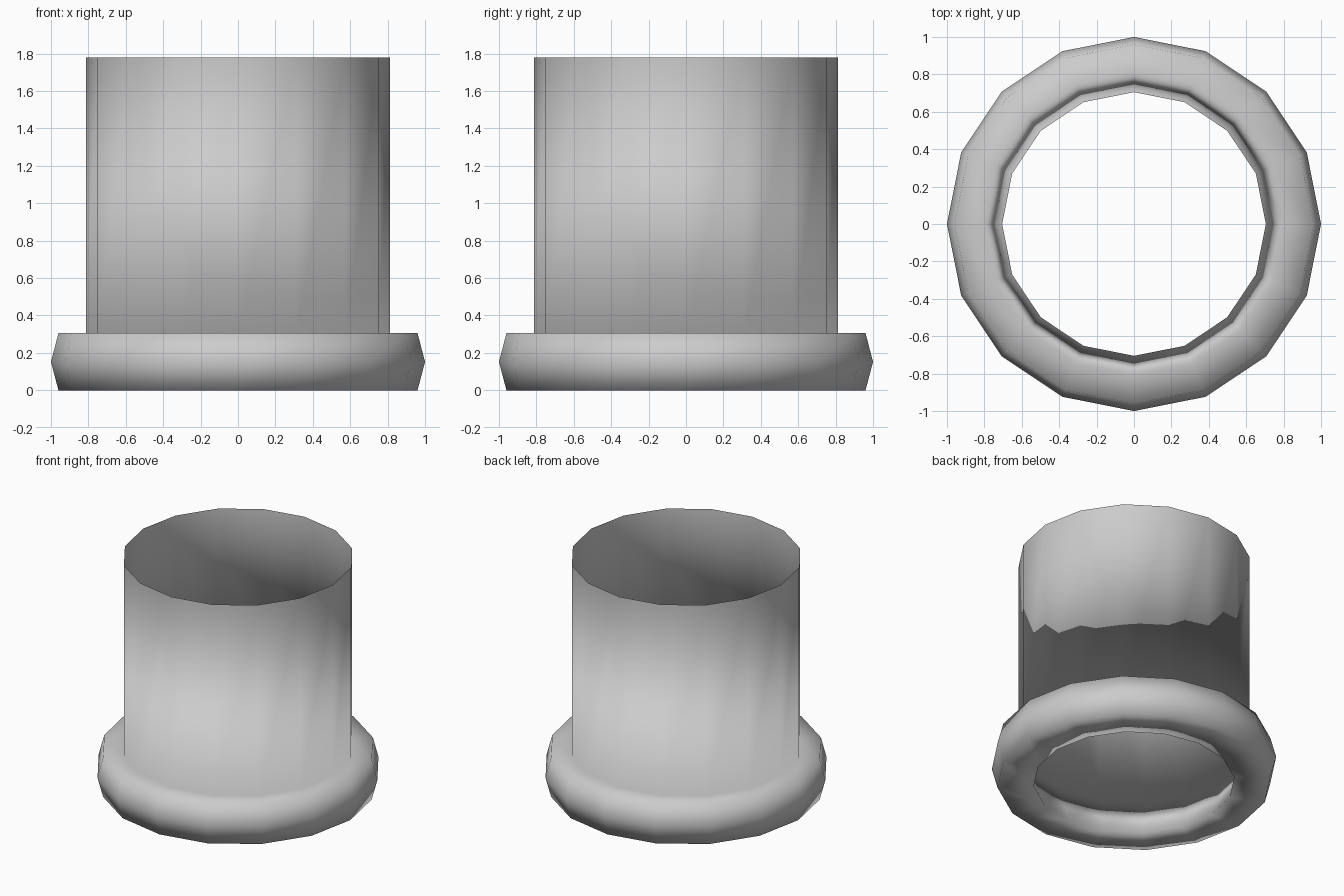
import bpy
import bmesh
from math import cos, sin, tau

SIDES = 16

cube = bpy.data.objects.get("Cube")
if cube:
    bpy.data.objects.remove(cube, do_unlink=True)

# Single plain grey finish
grey = bpy.data.materials.new("plain_grey")
grey.use_nodes = True
colour = (0.6, 0.6, 0.6, 1)
grey.diffuse_color = colour
grey.node_tree.nodes["Principled BSDF"].inputs["Base Color"].default_value = colour

bm = bmesh.new()


def ring(radius, height):
    """One loop of vertices around the z axis."""
    return [bm.verts.new((radius * cos(tau * i / SIDES),
                          radius * sin(tau * i / SIDES), height))
            for i in range(SIDES)]


def bridge(lower, upper):
    """Join two loops with a band of quads."""
    for i in range(SIDES):
        j = (i + 1) % SIDES
        bm.faces.new((lower[i], lower[j], upper[j], upper[i]))


# Collar: closed section with a pointed rim and a bore that widens upward
hole = ring(0.705, 0)
base = ring(0.96, 0)
rim = ring(1, 0.152)
shoulder = ring(0.96, 0.305)
seam = ring(0.812, 0.305)
collar = [hole, base, rim, shoulder, seam]
for k, loop in enumerate(collar):
    bridge(loop, collar[(k + 1) % len(collar)])

# Open thin tube rising from the seam of the collar
bridge(seam, ring(0.812, 1.78))

mesh = bpy.data.meshes.new("collared_tube")
bm.to_mesh(mesh)
bm.free()
mesh.materials.append(grey)
for face in mesh.polygons:
    face.use_smooth = True

tube = bpy.data.objects.new("collared_tube", mesh)
bpy.context.collection.objects.link(tube)
